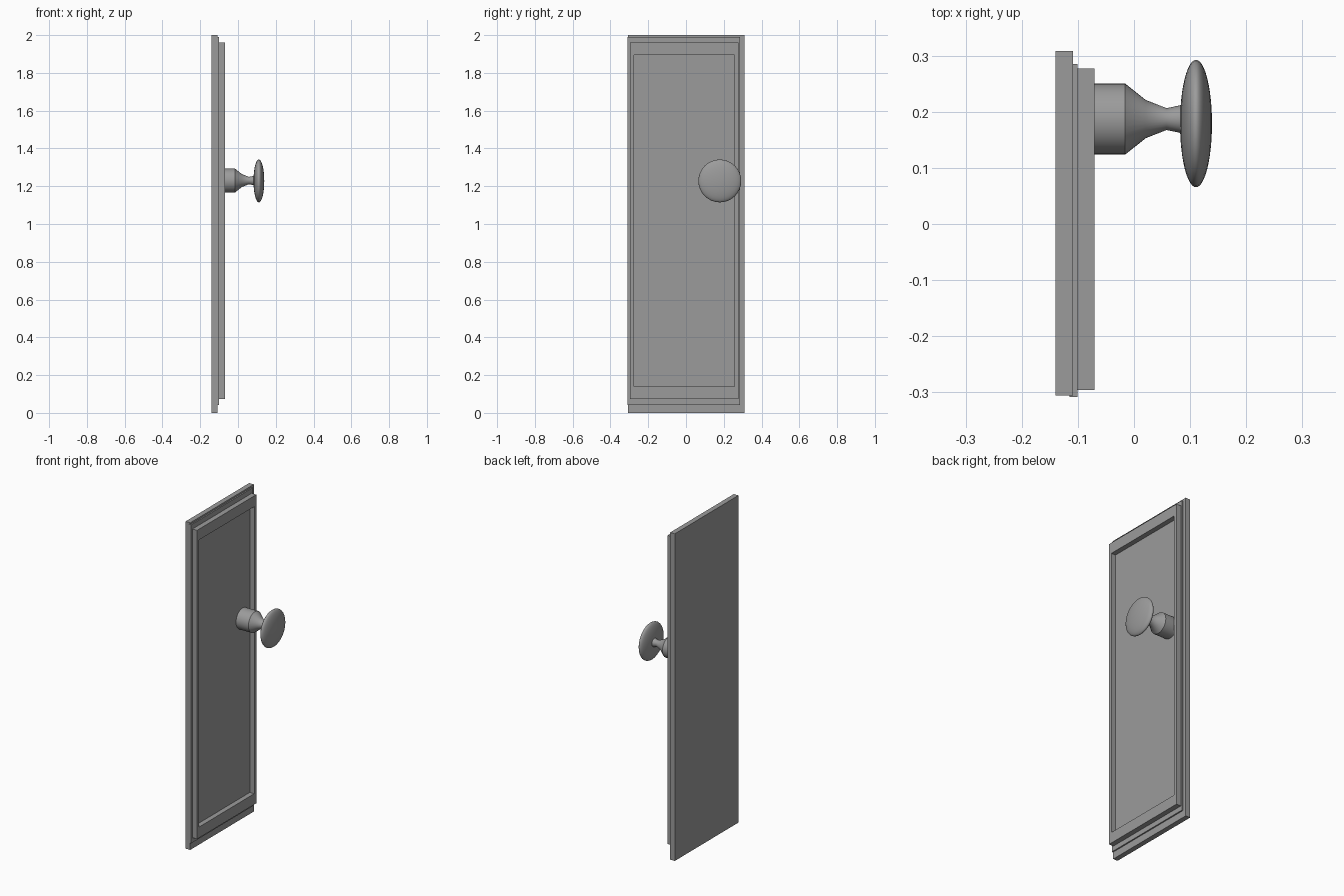
import bpy
import bmesh
import math
from mathutils import Matrix

cube = bpy.data.objects.get("Cube")
if cube:
    bpy.data.objects.remove(cube, do_unlink=True)

grey = bpy.data.materials.new("plain grey")
grey.use_nodes = True
grey.diffuse_color = (0.33, 0.33, 0.33, 1)
grey.node_tree.nodes["Principled BSDF"].inputs["Base Color"].default_value = grey.diffuse_color


def finish(name, bm, smooth=False):
    bmesh.ops.recalc_face_normals(bm, faces=bm.faces)
    mesh = bpy.data.meshes.new(name)
    bm.to_mesh(mesh)
    bm.free()
    mesh.materials.append(grey)
    obj = bpy.data.objects.new(name, mesh)
    bpy.context.collection.objects.link(obj)
    if smooth:
        bpy.ops.object.select_all(action='DESELECT')
        obj.select_set(True)
        bpy.context.view_layer.objects.active = obj
        bpy.ops.object.shade_smooth_by_angle(angle=math.radians(35))
    return obj


def slab(name, x0, x1, y0, y1, z0, z1, recess=None):
    """Upright slab; recess = (inner scale, depth) sinks a panel into its +x face."""
    bm = bmesh.new()
    place = Matrix.Translation(((x0 + x1) / 2, (y0 + y1) / 2, (z0 + z1) / 2))
    bmesh.ops.create_cube(bm, size=1, matrix=place @ Matrix.Diagonal((x1 - x0, y1 - y0, z1 - z0, 1)))
    if recess:
        scale, depth = recess
        face = max(bm.faces, key=lambda f: f.calc_center_median().x)
        centre = face.calc_center_median()
        # Rim, then the sunken floor
        for size, drop in ((scale, 0), (1, depth)):
            face = bmesh.ops.extrude_discrete_faces(bm, faces=[face])["faces"][0]
            for v in face.verts:
                v.co.y = centre.y + (v.co.y - centre.y) * size
                v.co.z = centre.z + (v.co.z - centre.z) * size
                v.co.x -= drop
    return finish(name, bm)


def lathe(name, profile, y, z, sides=32):
    """Turn an (x, radius) profile around a line parallel to x."""
    bm = bmesh.new()
    verts = [bm.verts.new((x, y + r, z)) for x, r in profile]
    edges = [bm.edges.new(pair) for pair in zip(verts, verts[1:])]
    bmesh.ops.spin(bm, geom=verts + edges, cent=(0, y, z), axis=(1, 0, 0),
                   angle=math.tau, steps=sides)
    bmesh.ops.remove_doubles(bm, verts=bm.verts, dist=1e-5)
    return finish(name, bm, smooth=True)


# Door: back board, thin step and raised frame around a sunken panel
slab("back_board", -0.14, -0.109, -0.306, 0.3085, 0, 2)
slab("middle_step", -0.115, -0.101, -0.3085, 0.285, 0.043, 1.99)
slab("raised_frame", -0.105, -0.07, -0.296, 0.277, 0.073, 1.96, recess=(0.93, 0.03))

# Knob: turned stem with a flattened round head
lathe("knob_stem", [(-0.105, 0), (-0.105, 0.0635), (-0.016, 0.0635), (0.021, 0.034),
                    (0.058, 0.0195), (0.08, 0.024), (0.1, 0.03), (0.1, 0)], 0.187, 1.23)
head = bmesh.new()
bmesh.ops.create_uvsphere(head, u_segments=32, v_segments=24, radius=1,
                          matrix=Matrix.Translation((0.1105, 0.179, 1.228))
                          @ Matrix.Diagonal((0.0285, 0.1135, 0.1135, 1))
                          @ Matrix.Rotation(math.pi / 2, 4, 'Y'))
finish("knob_head", head, smooth=True)
